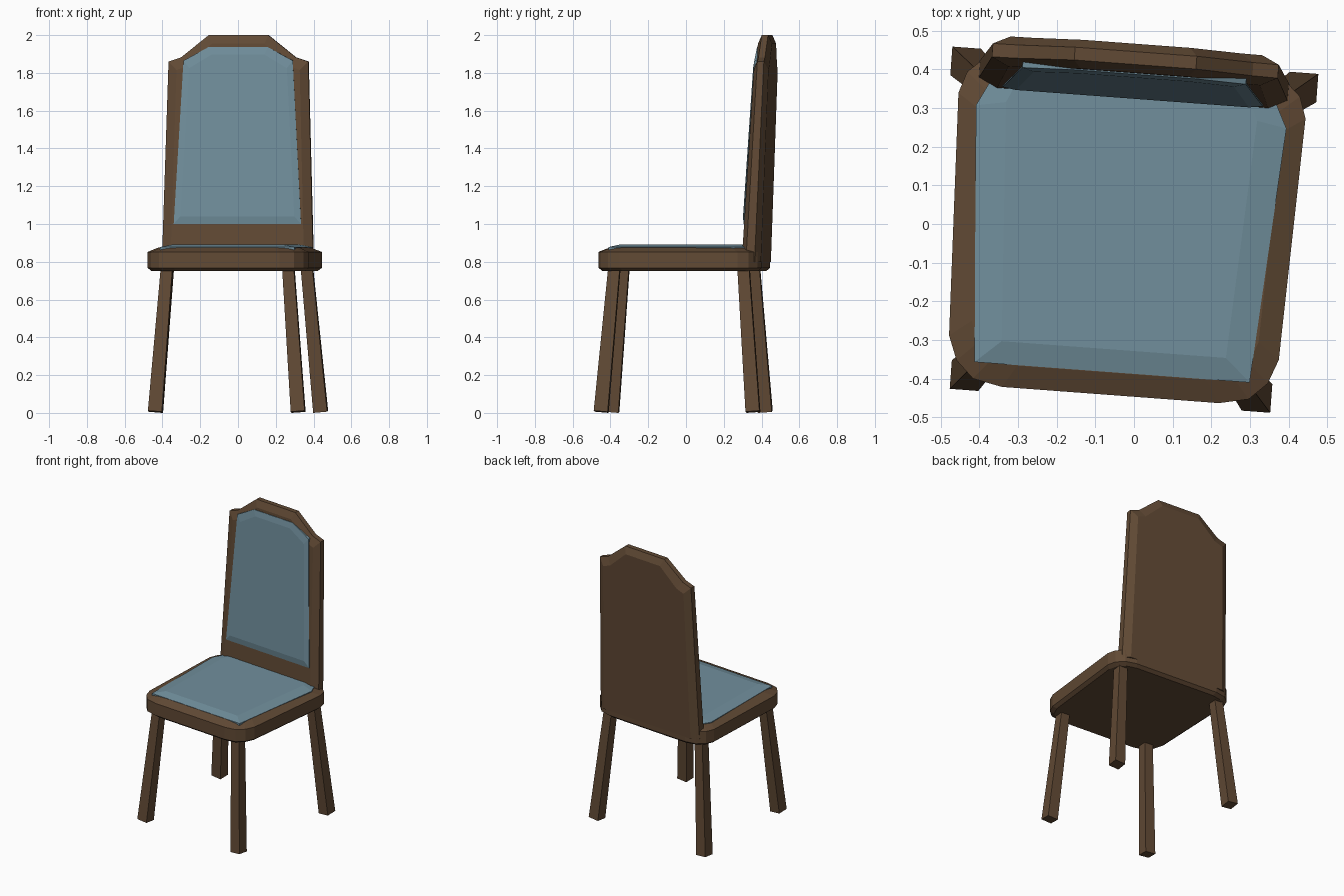
import bpy, bmesh, math
from mathutils import Matrix

if "Cube" in bpy.data.objects:
    bpy.data.objects.remove(bpy.data.objects["Cube"])

def material(name, col):
    m = bpy.data.materials.new(name)
    m.diffuse_color = (*col, 1)
    m.use_nodes = True
    m.node_tree.nodes["Principled BSDF"].inputs["Base Color"].default_value = m.diffuse_color
    return m

WOOD = material("brown wood", (0.12, 0.068, 0.035))
FABRIC = material("blue fabric", (0.165, 0.275, 0.335))

# the whole chair is turned slightly clockwise and shifted
PLACE = Matrix.Rotation(math.radians(-4.27), 4, 'Z') @ Matrix.Translation((-0.028, 0, 0))

def mirrored(half):
    """Close a right-hand half outline with its mirror image."""
    return half + [(-x, v) for x, v in reversed(half)]

def loft(name, rings, mat):
    """Skin a stack of equal rings and cap both ends."""
    bm = bmesh.new()
    vs = [[bm.verts.new(PLACE @ Matrix.Translation(p).translation) for p in r] for r in rings]
    n = len(rings[0])
    for a, b in zip(vs, vs[1:]):
        for i in range(n):
            j = (i + 1) % n
            bm.faces.new((a[i], a[j], b[j], b[i]))
    bm.faces.new(vs[0][::-1])
    bm.faces.new(vs[-1])
    bmesh.ops.recalc_face_normals(bm, faces=bm.faces)
    me = bpy.data.meshes.new(name)
    bm.to_mesh(me)
    bm.free()
    me.materials.append(mat)
    ob = bpy.data.objects.new(name, me)
    bpy.context.collection.objects.link(ob)
    return ob

# seat: rounded trapezoid with chamfered edges
seat = mirrored([(0.282, -0.446), (0.358, -0.43), (0.404, -0.386), (0.428, -0.323),
                 (0.4505, 0.305), (0.432, 0.361), (0.384, 0.405), (0.31, 0.422)])
loft("seat", [[(x * s, y * s, z) for x, y in seat] for s, z in
              ((0.95, 0.75), (1, 0.768), (1, 0.852), (0.87, 0.876))], WOOD)

# seat cushion: slightly domed pad
pad = mirrored([(0.357, -0.387), (0.403, 0.276), (0.372, 0.338), (0.32, 0.37)])
pad_top = mirrored([(0.291, -0.328), (0.326, 0.29), (0.31, 0.325), (0.28, 0.345)])
loft("seat_cushion", [[(x, y, 0.84) for x, y in pad], [(x, y, 0.878) for x, y in pad],
                      [(x, y, 0.892) for x, y in pad_top]], FABRIC)

# backrest: leaning, tapering slab with chamfered rim
def depth_y(d, z):
    t = (z - 0.88) / 0.98
    front, back = 0.325 + 0.06 * t, 0.425 + 0.037 * t
    return front + (back - front) * d

def inset(outline, i, low=False):
    return [(x * (1 - i / 0.38), z - i if z > 1.5 else z + (i if low else 0)) for x, z in outline]

back = mirrored([(0.402, 0.80), (0.371, 1.86), (0.305, 1.882), (0.158, 2.0)])
loft("backrest", [[(x, depth_y(d, z), z) for x, z in inset(back, i)] for i, d in
                  ((0.045, 0.0), (0, 0.25), (0, 0.7), (0.045, 1.0))], WOOD)

# backrest cushion
panel = mirrored([(0.338, 1.0), (0.29, 1.865), (0.157, 1.937)])
loft("backrest_cushion", [[(x, depth_y(d, z), z) for x, z in inset(panel, i, True)] for i, d in
                          ((0, 0.35), (0, -0.04), (0.04, -0.12))], FABRIC)

# splayed tapering legs, feet cut square to the leg
def leg(name, top, foot):
    sx, sy = foot[0] - top[0], foot[1] - top[1]
    rings = []
    for (cx, cy), w, z, tilt in ((foot, 0.037, 0.006, 1), (top, 0.031, 0.77, 0)):
        rings.append([(cx + a * w, cy + b * w, z + tilt * w * (a * sx + b * sy) / 0.75)
                      for a, b in ((-1, -1), (1, -1), (1, 1), (-1, 1))])
    loft(name, rings, WOOD)

for side, s in (("right", 1), ("left", -1)):
    leg(f"front_leg_{side}", (s * 0.322, -0.358), (s * 0.379, -0.424))
    leg(f"back_leg_{side}", (s * 0.369, 0.331), (s * 0.438, 0.386))
